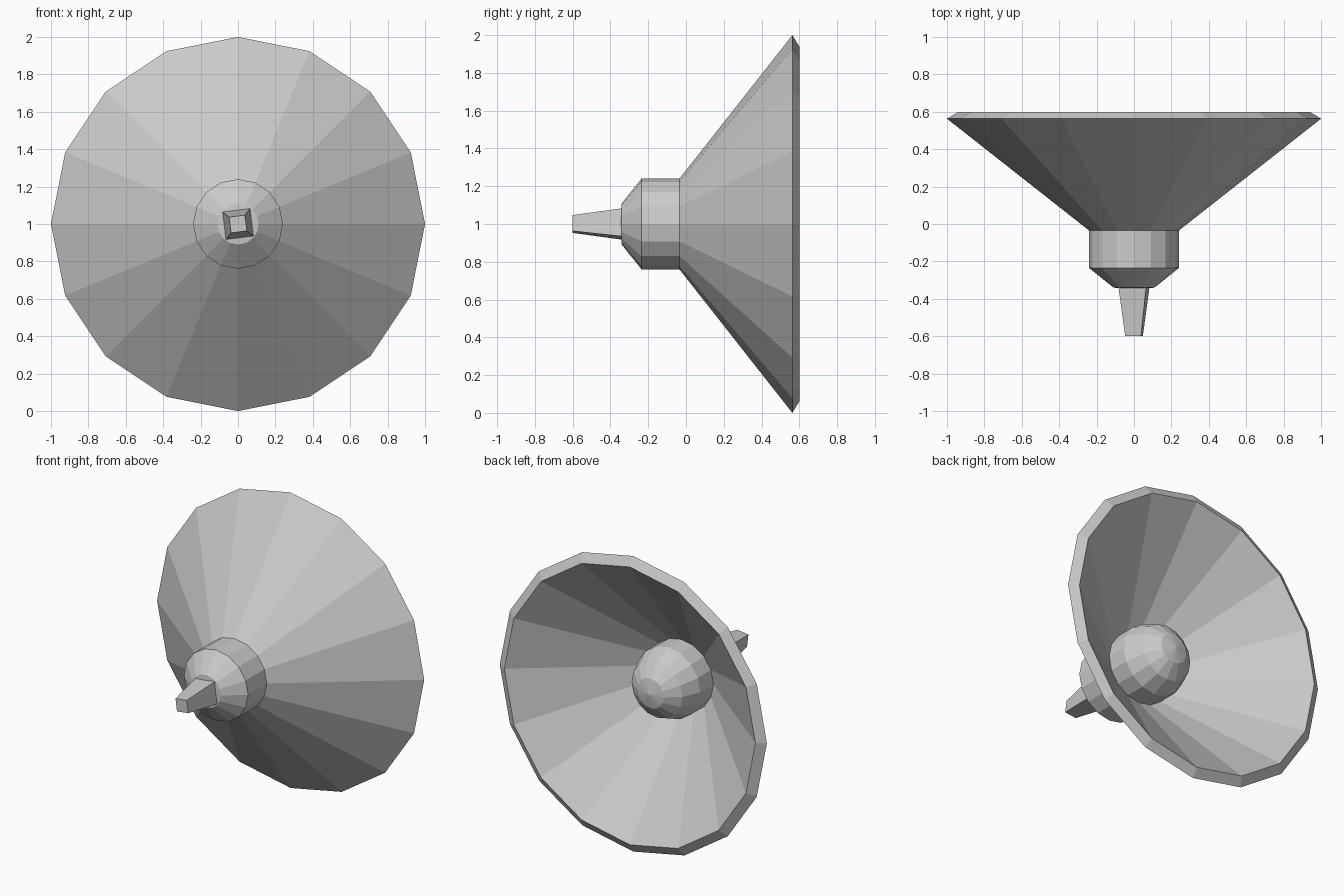
import bpy, bmesh
from math import cos, sin, pi, radians

cube = bpy.data.objects.get("Cube")
if cube:
    bpy.data.objects.remove(cube, do_unlink=True)

grey = bpy.data.materials.new("light grey")
grey.use_nodes = True
tone = (0.6, 0.6, 0.6, 1)
grey.diffuse_color = tone
grey.node_tree.nodes["Principled BSDF"].inputs["Base Color"].default_value = tone

AXIS_Z = 1.0


def lathe(name, profile, sides, twist=0.0, closed=False):
    """Spin (radius, y) points around the horizontal axis; flat shaded."""
    bm = bmesh.new()
    rings = []
    for r, y in profile:
        if r == 0:
            rings.append([bm.verts.new((0, y, AXIS_Z))] * sides)
            continue
        angles = [2 * pi * i / sides + twist for i in range(sides)]
        rings.append([bm.verts.new((r * cos(a), y, AXIS_Z + r * sin(a))) for a in angles])
    pairs = list(zip(rings, rings[1:]))
    if closed:
        pairs.append((rings[-1], rings[0]))
    for a, b in pairs:
        for i in range(sides):
            j = (i + 1) % sides
            corners = dict.fromkeys((a[i], a[j], b[j], b[i]))
            bm.faces.new(list(corners))
    bmesh.ops.recalc_face_normals(bm, faces=bm.faces)
    mesh = bpy.data.meshes.new(name)
    bm.to_mesh(mesh)
    bm.free()
    mesh.materials.append(grey)
    obj = bpy.data.objects.new(name, mesh)
    bpy.context.collection.objects.link(obj)
    return obj


# Thin conical dish with a bevelled rim
lathe("dish", [(0.24, -0.035), (1.0, 0.563), (0.94, 0.6), (0.24, 0.05)], 16, closed=True)

# Hub through the dish, with a blunt front and a domed back
lathe("hub", [(0, -0.35), (0.11, -0.34), (0.24, -0.235), (0.24, 0.19),
              (0.19, 0.31), (0.1, 0.38), (0, 0.4)], 16)

# Tapered square spike, slightly twisted on the hub
lathe("spike", [(0, -0.34), (0.105, -0.34), (0.06, -0.6), (0, -0.6)], 4,
      twist=radians(45 + 7))
